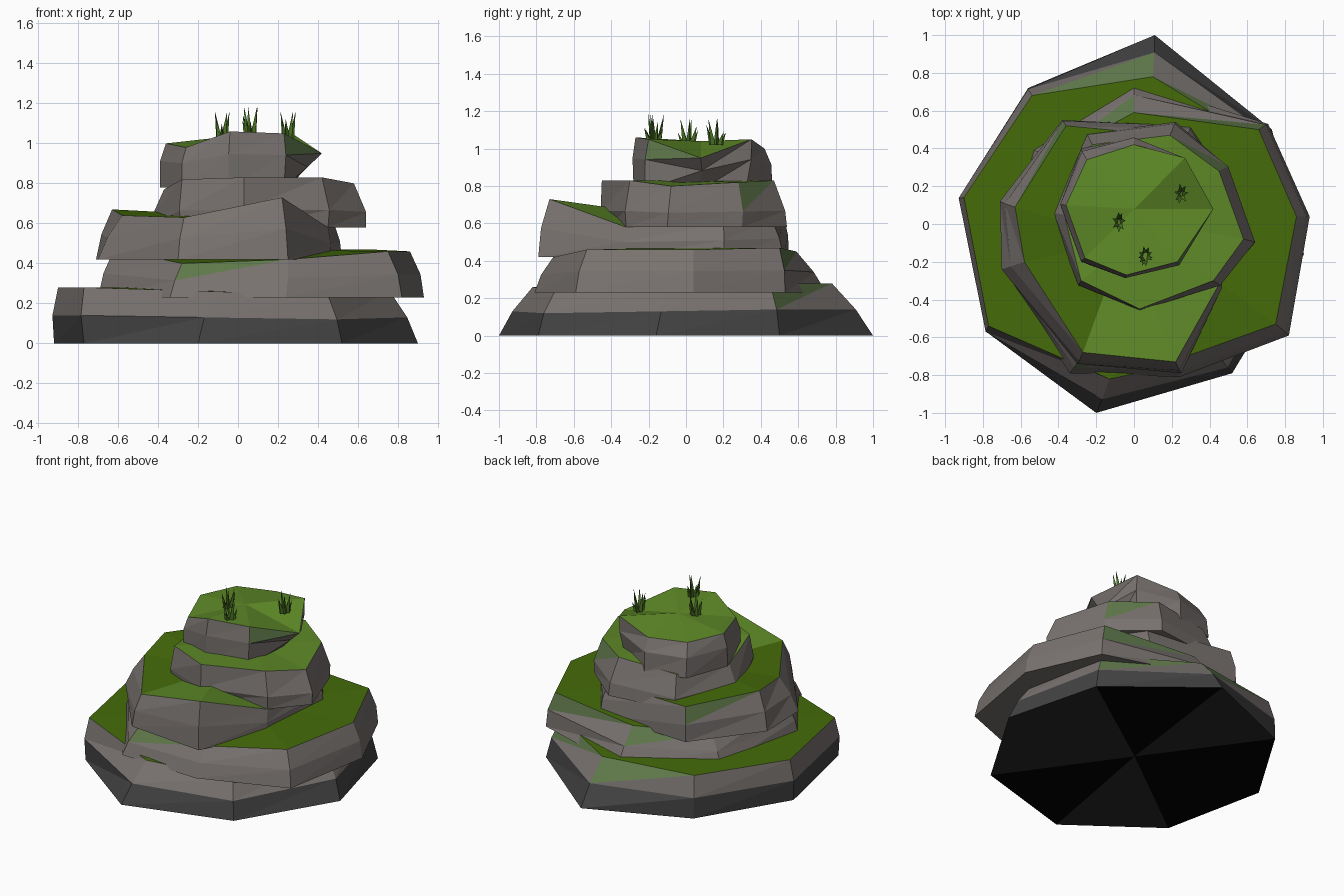
import bpy, bmesh, math, random
from mathutils import Vector

if "Cube" in bpy.data.objects:
    bpy.data.objects.remove(bpy.data.objects["Cube"])

random.seed(4)


def material(name, rgb):
    m = bpy.data.materials.new(name)
    m.diffuse_color = (*rgb, 1)
    m.use_nodes = True
    m.node_tree.nodes["Principled BSDF"].inputs["Base Color"].default_value = m.diffuse_color
    return m


STONE = material("warm grey stone", (0.19, 0.17, 0.16))
DARK = material("dark stone", (0.055, 0.055, 0.055))
BLACK = material("black underside", (0, 0, 0))
CHARCOAL = material("charcoal underside", (0.02, 0.02, 0.02))
GRASS = material("dark grass", (0.06, 0.15, 0.003))
BRIGHT = material("bright grass", (0.11, 0.25, 0.02))
MOSS = material("mossy stone", (0.115, 0.19, 0.07))
BLADE = material("grass blade", (0.07, 0.17, 0.018))
SLOTS = (STONE, DARK, BLACK, CHARCOAL, MOSS)


def ledge(name, z0, foot, rim, centre_z, bulge, mid_h, grass, moss=(), base=False, bright=()):
    """Eight-sided rock slab: foot ring, bulging middle ring, uneven grassy rim.
    moss and bright list the sides with mossy upper faces or brighter grass."""
    bm = bmesh.new()
    low = [bm.verts.new((x, y, z0)) for x, y in foot]
    mid = [bm.verts.new(((a[0] + b[0]) / 2 * bulge, (a[1] + b[1]) / 2 * bulge,
                         z0 + (b[2] - z0) * mid_h)) for a, b in zip(foot, rim)]
    top = [bm.verts.new(p) for p in rim]
    n = len(rim)

    def centre(ring, z):
        c = sum((v.co for v in ring), Vector()) / n
        return bm.verts.new((c.x, c.y, z))

    cl, ct = centre(low, z0), centre(top, centre_z)
    for i in range(n):
        j = (i + 1) % n
        for a, b, k, k2 in ((low, mid, int(base), int(base)), (mid, top, 0, 4 if i in moss else 0)):
            bm.faces.new((a[i], a[j], b[j])).material_index = k
            bm.faces.new((a[i], b[j], b[i])).material_index = k2
        bm.faces.new((top[i], top[j], ct)).material_index = 6 if i in bright else 5
        under = (3 if i in (1, 2, 4, 7) else 2) if base else 0
        bm.faces.new((low[j], low[i], cl)).material_index = under
    me = bpy.data.meshes.new(name)
    bm.to_mesh(me)
    bm.free()
    for m in (*SLOTS, grass, BRIGHT):
        me.materials.append(m)
    bpy.context.collection.objects.link(bpy.data.objects.new(name, me))


# Wide base with a dark lower band
ledge("base_rock", 0,
      [(-.2, -1), (.52, -.79), (.9, -.16), (.73, .5), (.11, 1), (-.56, .72), (-.92, .13), (-.77, -.58)],
      [(-.13, -.82, .26), (.45, -.7, .24), (.76, -.1, .26), (.64, .45, .28), (.1, .78, .28),
       (-.54, .68, .28), (-.9, .14, .28), (-.77, -.54, .28)], .28, 1.02, .5, GRASS, (3, 4), True)

# Second ledge, pushed out to the right
ledge("lower_ledge", .23,
      [(-.34, -.79), (.24, -.81), (.82, -.59), (.93, .04), (.71, .53), (0, .75), (-.55, .4), (-.7, -.25)],
      [(-.28, -.7, .4), (.25, -.71, .42), (.75, -.53, .46), (.86, .04, .46), (.66, .5, .47),
       (0, .59, .45), (-.45, .35, .42), (-.62, -.22, .47)], .47, 1.02, .5, GRASS, (0, 4, 5))

# Third ledge, leaning out to the front and left
ledge("middle_ledge", .42,
      [(-.3, -.74), (.25, -.79), (.46, -.35), (.52, .2), (.3, .52), (-.38, .55), (-.71, .12), (-.7, -.24)],
      [(-.27, -.68, .63), (.22, -.73, .73), (.45, -.32, .58), (.48, .2, .6), (.28, .46, .62),
       (-.36, .52, .65), (-.63, .09, .67), (-.58, -.2, .64)], .64, 1.02, .5, GRASS, (5,), bright=(0, 1))

# Fourth ledge, undercut at the front
ledge("upper_ledge", .58,
      [(.03, -.42), (.45, -.32), (.64, -.1), (.5, .3), (.22, .54), (-.25, .48), (-.44, .06), (-.28, -.32)],
      [(.03, -.45, .83), (.42, -.3, .83), (.58, -.08, .8), (.45, .28, .82), (.19, .47, .83),
       (-.22, .42, .8), (-.37, .05, .77), (-.28, -.3, .82)], .83, 1.05, .35, BRIGHT, (3,))

# Summit block, overhanging on the right
ledge("summit_rock", .78,
      [(-.05, -.28), (.23, -.22), (.25, .08), (.25, .32), (0, .46), (-.28, .4), (-.39, .1), (-.28, -.2)],
      [(-.04, -.27, 1.06), (.23, -.2, 1.05), (.42, .08, .95), (.27, .35, 1.05), (0, .42, 1),
       (-.25, .34, 1), (-.36, .1, 1), (-.26, -.18, .98)], 1.04, 1.04, .6, BRIGHT, (1,))


# Grass tufts: clusters of leaning spikes
def tuft(name, x, y, z, height, count=8):
    bm = bmesh.new()
    for k in range(count):
        a = k * math.tau / count + random.uniform(-.3, .3)
        h = height * (1 if k % 3 == 0 else random.uniform(.45, .8))
        root = Vector((x + .014 * math.cos(a), y + .022 * math.sin(a), z))
        tip = root + Vector((.024 * math.cos(a), .032 * math.sin(a), h))
        ring = [bm.verts.new(root + Vector((.017 * math.cos(a + t), .017 * math.sin(a + t), 0)))
                for t in (0, math.tau / 3, 2 * math.tau / 3)]
        t = bm.verts.new(tip)
        for i in range(3):
            bm.faces.new((ring[i], ring[(i + 1) % 3], t))
    me = bpy.data.meshes.new(name)
    bm.to_mesh(me)
    bm.free()
    me.materials.append(BLADE)
    bpy.context.collection.objects.link(bpy.data.objects.new(name, me))


tuft("grass_tuft_front", .06, -.17, 1.03, .155, 10)
tuft("grass_tuft_left", -.08, .01, 1.02, .14, 7)
tuft("grass_tuft_right", .25, .16, 1.02, .14, 7)
